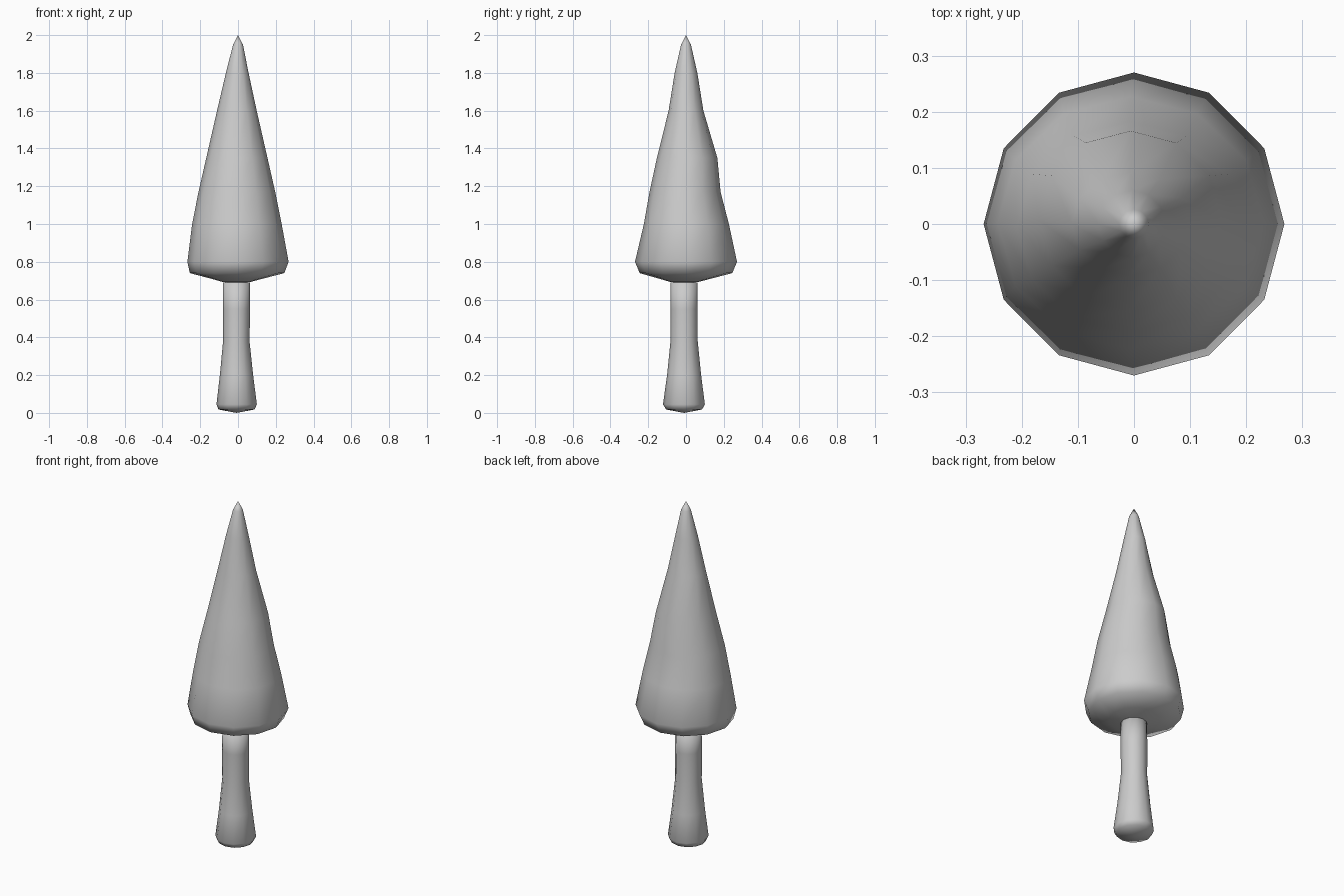
import bpy, bmesh, math

if "Cube" in bpy.data.objects:
    bpy.data.objects.remove(bpy.data.objects["Cube"])


def lathe(name, rings, sides, tip=None, base=None):
    """Stack rings given as (z, centre x, centre y, radius x, radius y)."""
    bm = bmesh.new()
    loops = []
    for z, cx, cy, rx, ry in rings:
        loop = []
        for i in range(sides):
            a = 2 * math.pi * i / sides
            loop.append(bm.verts.new((cx + rx * math.cos(a), cy + ry * math.sin(a), z)))
        loops.append(loop)
    for lo, hi in zip(loops, loops[1:]):
        for i in range(sides):
            j = (i + 1) % sides
            bm.faces.new((lo[i], lo[j], hi[j], hi[i]))
    # close both ends with a fan to a point
    for loop, point, flip in ((loops[0], base, True), (loops[-1], tip, False)):
        v = bm.verts.new(point)
        for i in range(sides):
            a, b = loop[i], loop[(i + 1) % sides]
            bm.faces.new((b, a, v) if flip else (a, b, v))
    bmesh.ops.recalc_face_normals(bm, faces=bm.faces)
    for f in bm.faces:
        f.smooth = True
    me = bpy.data.meshes.new(name)
    bm.to_mesh(me)
    bm.free()
    ob = bpy.data.objects.new(name, me)
    bpy.context.collection.objects.link(ob)
    return ob


# Conical foliage, slightly uneven, with a rounded lower rim
lathe("foliage", [
    (0.692, -0.008, -0.01, 0.07, 0.07),
    (0.71, -0.006, -0.005, 0.135, 0.135),
    (0.74, -0.005, 0.0, 0.25, 0.245),
    (0.80, 0.0, 0.0, 0.268, 0.27),
    (1.00, -0.006, 0.002, 0.237, 0.225),
    (1.17, -0.006, -0.005, 0.203, 0.188),
    (1.35, -0.006, 0.006, 0.162, 0.16),
    (1.60, -0.006, 0.0, 0.105, 0.092),
    (1.80, -0.004, 0.0, 0.06, 0.06),
    (1.95, 0.0, 0.0, 0.026, 0.026),
], 12, tip=(0, 0, 2.0), base=(-0.008, -0.01, 0.69))

# Trunk flaring towards the ground
lathe("trunk", [
    (0.018, -0.008, -0.01, 0.095, 0.095),
    (0.045, -0.007, -0.011, 0.107, 0.111),
    (0.20, -0.008, -0.01, 0.088, 0.09),
    (0.38, -0.009, -0.01, 0.070, 0.072),
    (0.55, -0.008, -0.01, 0.072, 0.072),
    (0.69, -0.008, -0.01, 0.071, 0.071),
], 12, tip=(-0.008, -0.01, 0.70), base=(-0.008, -0.01, 0.0))
